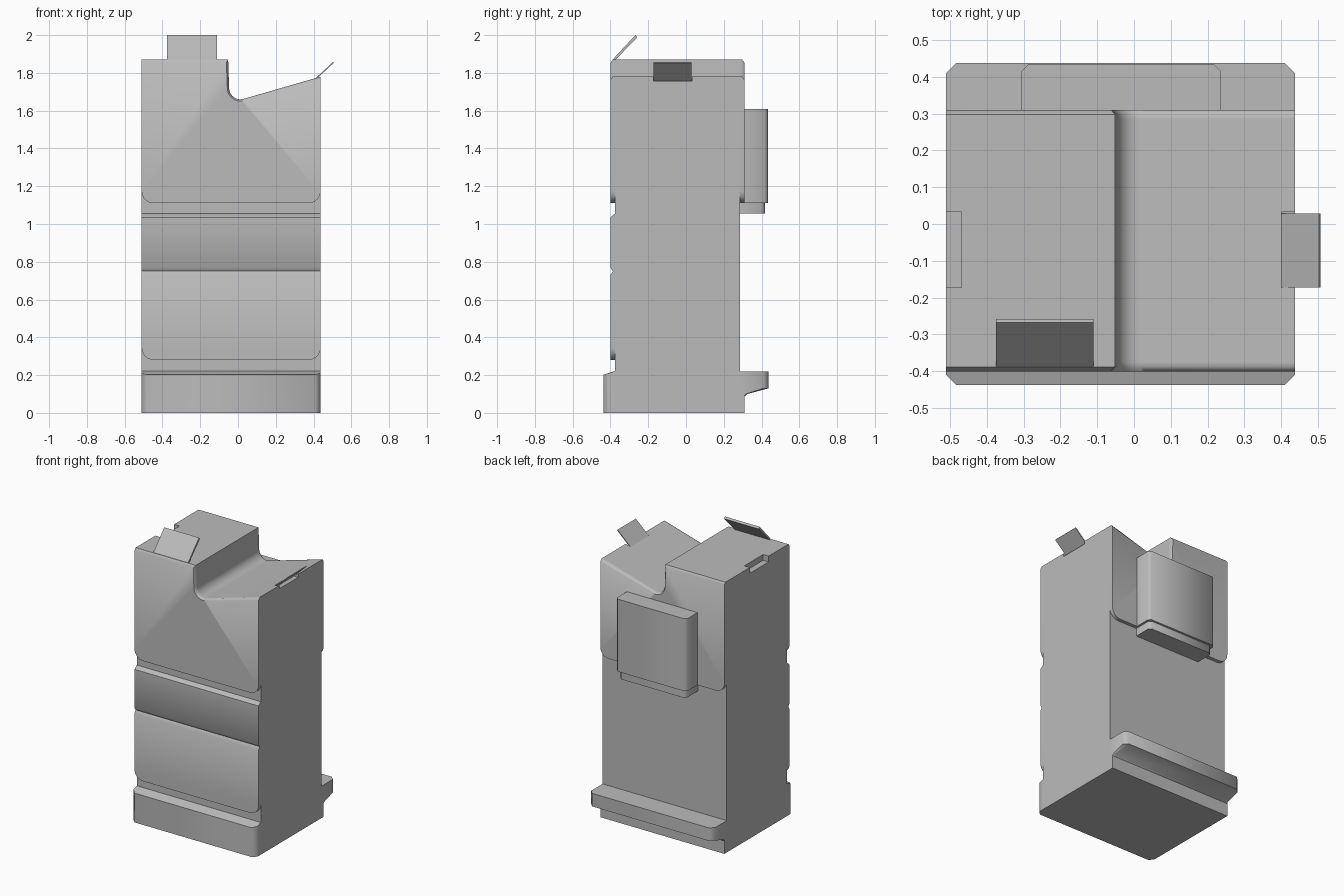
import bpy, bmesh
from math import sin, cos, radians, pi

cube = bpy.data.objects.get("Cube")
if cube:
    bpy.data.objects.remove(cube, do_unlink=True)

grey = bpy.data.materials.new("plain_grey")
grey.use_nodes = True
GREY = (0.5, 0.5, 0.5, 1)
grey.diffuse_color = GREY
grey.node_tree.nodes["Principled BSDF"].inputs["Base Color"].default_value = GREY

LEFT, RIGHT = -0.51, 0.437       # housing sides
FRONT, BACK = -0.40, 0.31        # raised panel faces
CORE_F, CORE_B = -0.375, 0.285   # core faces


def activate(ob):
    bpy.ops.object.select_all(action='DESELECT')
    ob.select_set(True)
    bpy.context.view_layer.objects.active = ob


def smooth(ob):
    activate(ob)
    bpy.ops.object.shade_smooth_by_angle(angle=radians(48))


def loft(name, sections, shade=True):
    """Skin matching rings of 3D points and cap both ends."""
    bm = bmesh.new()
    rings = [[bm.verts.new(p) for p in s] for s in sections]
    n = len(rings[0])
    for a, b in zip(rings, rings[1:]):
        for i in range(n):
            j = (i + 1) % n
            bm.faces.new((a[i], a[j], b[j], b[i]))
    bm.faces.new(rings[0])
    bm.faces.new(rings[-1])
    bmesh.ops.recalc_face_normals(bm, faces=bm.faces)
    mesh = bpy.data.meshes.new(name)
    bm.to_mesh(mesh)
    bm.free()
    mesh.materials.append(grey)
    ob = bpy.data.objects.new(name, mesh)
    bpy.context.collection.objects.link(ob)
    if shade:
        smooth(ob)
    return ob


def box(name, x0, x1, y0, y1, z0, z1, shade=True):
    ring = [(x0, y0), (x1, y0), (x1, y1), (x0, y1)]
    return loft(name, [[(x, y, z) for x, y in ring] for z in (z0, z1)], shade)


def along_y(profile, y):
    return [(x, y, z) for x, z in profile]


def arc(cx, cz, r, a0, a1, steps):
    angles = [radians(a0 + (a1 - a0) * i / steps) for i in range(steps + 1)]
    return [(cx + r * cos(a), cz + r * sin(a)) for a in angles]


def top_line(drop=0.0):
    """Stepped top from left to right; drop lowers it for the rim chamfer."""
    side = drop * 0.6
    return [(LEFT, 1.87 - drop), (-0.052 - side, 1.87 - drop),
            *arc(0.013, 1.72, 0.06 + side, 180, 285, 10),
            (RIGHT, 1.78 - drop)]


def panel_profile(drop=0.0, r=0.065, z=1.11):
    return (top_line(drop) + arc(RIGHT - r, z + r, r, 0, -90, 8)
            + arc(LEFT + r, z + r, r, -90, -180, 8))


def chamfered(x0, x1, y_in, y_out, c, z):
    """Plan outline with its two outer corners cut."""
    s = 1 if y_out > y_in else -1
    return [(x0, y_in, z), (x1, y_in, z), (x1, y_out - s * c, z),
            (x1 - c, y_out, z), (x0 + c, y_out, z), (x0, y_out - s * c, z)]


# Main core with a snap slot in the top of each side
core_profile = top_line() + [(RIGHT, 0), (LEFT, 0)]
core = loft("housing_core", [along_y(core_profile, y) for y in (CORE_F, CORE_B)], False)
for x0, x1, z0 in ((LEFT - 0.05, LEFT + 0.042, 1.83), (RIGHT - 0.037, RIGHT + 0.05, 1.758)):
    cutter = box("slot_cutter", x0, x1, -0.172, 0.033, z0, 2.0, False)
    cutter.hide_render = True
    mod = core.modifiers.new("slot", 'BOOLEAN')
    mod.operation, mod.solver, mod.object = 'DIFFERENCE', 'EXACT', cutter
    activate(core)
    bpy.ops.object.modifier_apply(modifier=mod.name)
    bpy.data.objects.remove(cutter, do_unlink=True)
smooth(core)

# Raised upper panels with chamfered top rims
for name, inner, outer in (("upper_front_panel", CORE_F, FRONT), ("upper_back_panel", CORE_B, BACK)):
    shoulder = outer + (0.012 if outer < inner else -0.012)
    loft(name, [along_y(panel_profile(), inner), along_y(panel_profile(), shoulder),
                along_y(panel_profile(0.016), outer)])

# Lower front panel: rounded bottom corners, V groove, chamfered top
R = 0.065
rows = []
for i in range(9):
    a = pi / 2 * i / 8
    rows.append((0.28 + R * (1 - cos(a)), R * (1 - sin(a)), FRONT))
rows += [(0.73, 0, FRONT), (0.75, 0, FRONT + 0.013), (0.768, 0, FRONT),
         (1.035, 0, FRONT), (1.055, 0, CORE_F - 0.001)]
loft("lower_front_panel", [[(LEFT + i, CORE_F, z), (RIGHT - i, CORE_F, z),
                            (RIGHT - i, y, z), (LEFT + i, y, z)] for z, i, y in rows])

# Foot at the front with a sloping top
foot = [chamfered(LEFT, RIGHT, CORE_F, -0.437, 0.027, z) for z in (0, 0.2)]
foot.append([(x, y, 0.222 if y == CORE_F else 0.202 + (y + 0.437) * 0.3) for x, y, z in foot[1]])
loft("front_foot", [foot[0], foot[2]])

# Foot and overhanging lip at the back
box("back_foot", LEFT, RIGHT, CORE_B, BACK, 0, 0.1)
loft("back_lip", [chamfered(LEFT, RIGHT, CORE_B, y, c, z) for y, c, z in
                  ((0.313, 0.005, 0.09), (0.325, 0.01, 0.1), (0.437, 0.027, 0.13), (0.437, 0.027, 0.22))])

# Connector block on the back
loft("back_connector", [chamfered(-0.305, 0.235, CORE_B, 0.433, 0.017, z) for z in (1.11, 1.61)])
loft("connector_base", [chamfered(-0.29, 0.22, CORE_B, 0.418, 0.017, z) for z in (1.055, 1.11)])

# Tilted label plate on the high front edge
plate = [(-0.387, 1.872), (-0.375, 1.868), (-0.258, 1.988), (-0.268, 2.0)]
loft("label_plate", [[(x, y, z) for y, z in plate] for x in (-0.375, -0.11)])

# Thin tilted release tab on the low side
tab = [(0.40, 1.762), (0.405, 1.758), (0.507, 1.853), (0.503, 1.858)]
loft("release_tab", [along_y(tab, y) for y in (-0.172, 0.028)])
